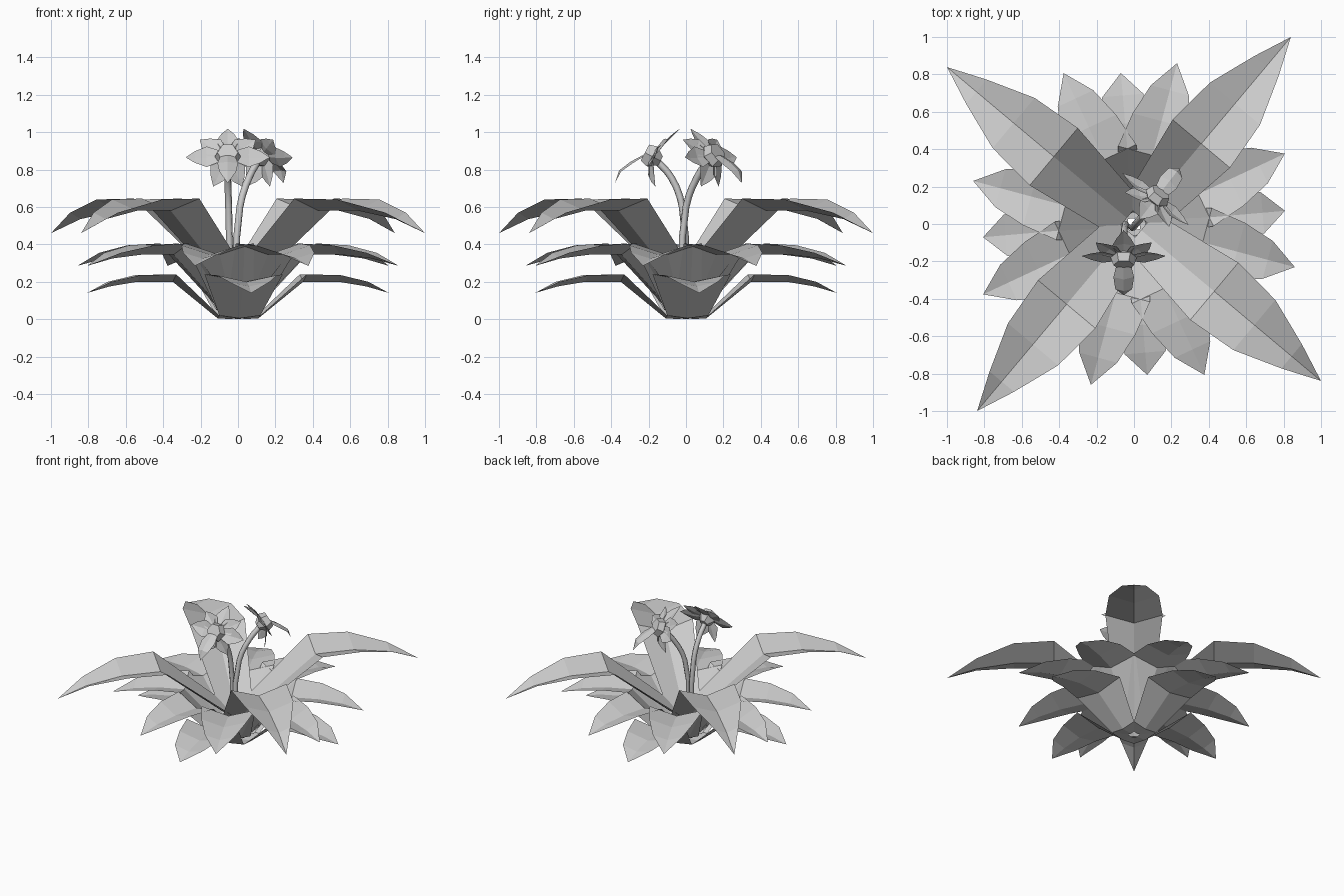
import bpy, math
from mathutils import Matrix, Vector

if "Cube" in bpy.data.objects:
    bpy.data.objects.remove(bpy.data.objects["Cube"])

def make(name, verts, faces, mat=None):
    me = bpy.data.meshes.new(name)
    me.from_pydata([(mat @ Vector(v)) if mat else v for v in verts], [], faces)
    me.update()
    ob = bpy.data.objects.new(name, me)
    bpy.context.collection.objects.link(ob)
    return ob

def blade(rows):
    """Folded strip: rows of (reach, edge height, half width, gutter depth), ending in a point."""
    verts, faces = [], []
    for r, z, w, d in rows[:-1]:
        verts += [(r, -w, z), (r, 0, z - d), (r, w, z)]
    n = len(rows) - 1
    for i in range(n - 1):
        a = 3 * i
        faces += [(a, a + 3, a + 4, a + 1), (a + 1, a + 4, a + 5, a + 2)]
    a, t = 3 * (n - 1), 3 * n
    verts.append((rows[-1][0], 0, rows[-1][1]))
    faces += [(a, t, a + 1), (a + 1, t, a + 2)]
    return verts, faces

def ring_of_leaves(name, rows, angles):
    verts, faces = blade(rows)
    for k, deg in enumerate(angles):
        make(f"{name}_{k + 1}", verts, faces, Matrix.Rotation(math.radians(deg), 4, 'Z'))

# Three tiers of leaves, from the top down
upper = [(.05, .22, .12, .05), (.56, .645, .20, .065), (.84, .64, .175, .06),
         (1.10, .57, .085, .035), (1.305, .46, 0, 0)]
middle = [(.06, .05, .10, .03), (.38, .405, .19, .06), (.57, .395, .16, .05),
          (.74, .355, .105, .03), (.89, .285, 0, 0)]
lower = [(.03, .005, .03, .005), (.11, .02, .11, .015), (.35, .24, .21, .04),
         (.54, .235, .16, .035), (.69, .20, .11, .025), (.81, .14, 0, 0)]
ring_of_leaves("upper_leaf", upper, [50 + 90 * i for i in range(4)])
ring_of_leaves("middle_leaf", middle, [5 + s + 90 * i for i in range(4) for s in (-20, 20)])
ring_of_leaves("lower_leaf", lower, [5 + 90 * i for i in range(4)])

# Stems
def stem(name, pts):
    cu = bpy.data.curves.new(name, 'CURVE')
    cu.dimensions = '3D'
    cu.bevel_depth = .019
    cu.bevel_resolution = 1
    cu.resolution_u = 3
    sp = cu.splines.new('BEZIER')
    sp.bezier_points.add(len(pts) - 1)
    for bp, p in zip(sp.bezier_points, pts):
        bp.co = p
        bp.handle_left_type = bp.handle_right_type = 'AUTO'
    bpy.context.collection.objects.link(bpy.data.objects.new(name, cu))

stem("front_stem", [(-.04, -.01, .12), (-.05, -.02, .6), (-.055, -.08, .76), (-.055, -.16, .85)])
stem("back_stem", [(-.01, -.02, .12), (.01, 0, .6), (.06, .06, .76), (.11, .12, .85)])

# Petals: (angle, length, backward bend) around the flower centre
PETALS = [(90, .20, .06), (38, .19, .03), (142, .19, .03), (0, .225, .01), (180, .225, .01),
          (240, .155, .09), (300, .155, .09)]

def flower(name, loc, turn):
    """Tilted star of petals with a domed centre and a lip; local z is the facing direction."""
    place = (Matrix.Translation(loc) @ Matrix.Rotation(math.radians(turn), 4, 'Z')
             @ Matrix.Rotation(math.radians(62), 4, 'X'))
    for k, (deg, ln, back) in enumerate(PETALS):
        rows = [(.02, .005, .025, .005), (ln * .5, -back * .3, .062, .012),
                (ln * .78, -back * .65, .035, .008), (ln, -back, 0, 0)]
        make(f"{name}_petal_{k + 1}", *blade(rows), place @ Matrix.Rotation(math.radians(deg), 4, 'Z'))
    # domed centre
    n, dome, faces = 6, [], []
    for r, z in ((.03, -.05), (.07, .0), (.055, .045)):
        dome += [(r * math.cos(math.tau * i / n), r * math.sin(math.tau * i / n), z) for i in range(n)]
    for j in range(2):
        for i in range(n):
            k = (i + 1) % n
            faces.append((j * n + i, j * n + k, j * n + n + k, j * n + n + i))
    faces += [tuple(range(n - 1, -1, -1)), tuple(range(2 * n, 3 * n))]
    make(name + "_centre", dome, faces, place)
    # lip hanging forward
    lip = [(.02, .04, .04, -.01), (.08, .075, .055, -.015), (.15, .11, .045, -.012), (.22, .11, 0, 0)]
    make(name + "_lip", *blade(lip), place @ Matrix.Rotation(math.radians(-90), 4, 'Z'))

flower("front_flower", (-.055, -.18, .87), 0)
flower("back_flower", (.12, .14, .87), 142)
